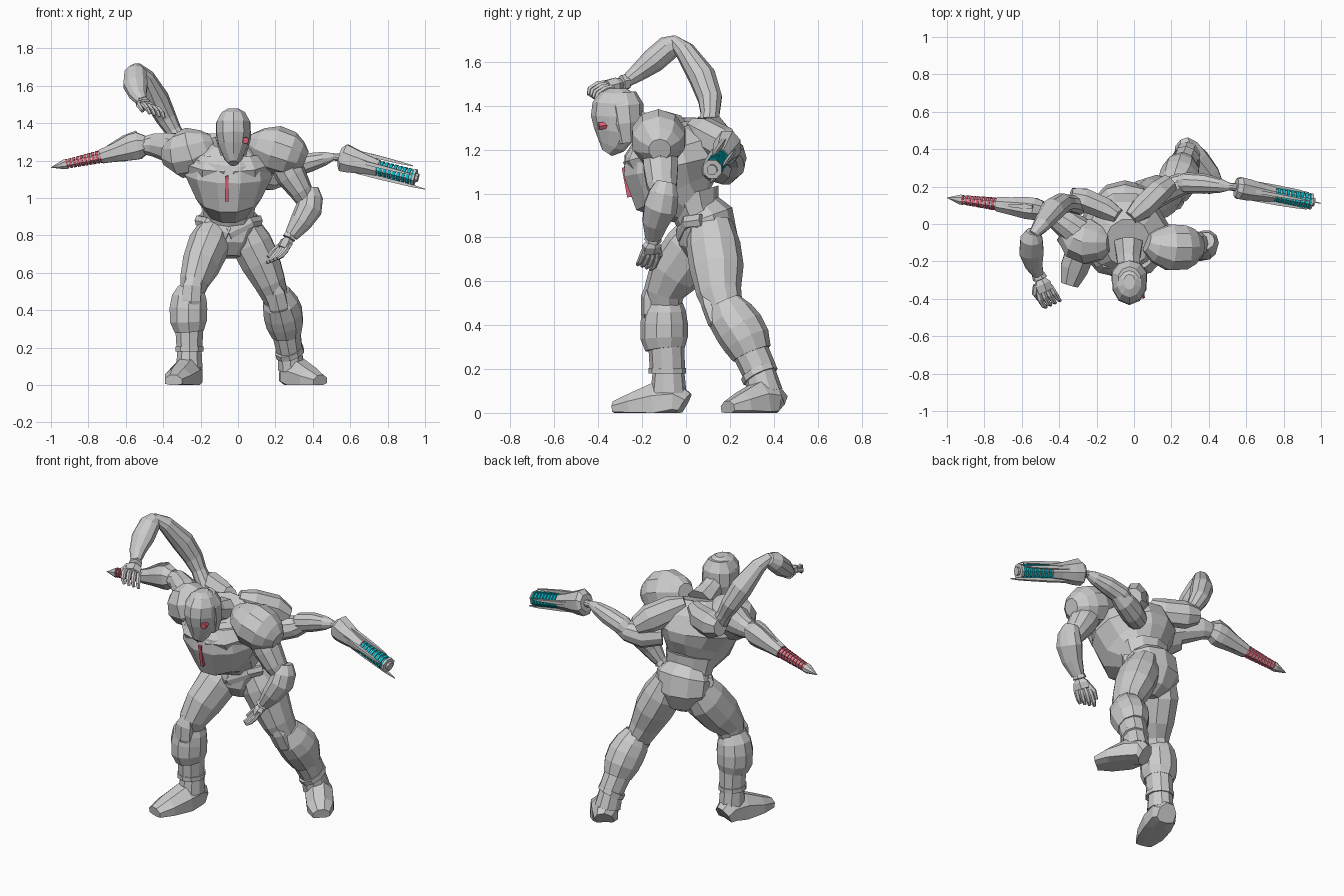
import bpy, bmesh, math
from mathutils import Vector as V

X, Y, Z = V((1, 0, 0)), V((0, 1, 0)), V((0, 0, 1))


def material(name, rgb):
    m = bpy.data.materials.new(name)
    m.diffuse_color = (*rgb, 1)
    return m


RED = material("red_glow", (0.75, 0.12, 0.18))
CYAN = material("cyan_glow", (0.0, 0.55, 0.65))


def add_loft(bm, rows, ref, n):
    """Loft n-sided ellipses; row = x, y, z, radius along ref, other radius."""
    pts = [V(r[:3]) for r in rows]
    rings = []
    for i, r in enumerate(rows):
        t = (pts[min(i + 1, len(pts) - 1)] - pts[max(i - 1, 0)]).normalized()
        u = (ref - t * ref.dot(t)).normalized()
        w = t.cross(u)
        a, b = r[3] * 1.03, r[-1] * 1.03
        angs = [2 * math.pi * (k + 0.5) / n for k in range(n)]
        rings.append([bm.verts.new(pts[i] + u * a * math.cos(q) + w * b * math.sin(q)) for q in angs])
    for p, q in zip(rings, rings[1:]):
        for k in range(n):
            j = (k + 1) % n
            bm.faces.new((p[k], p[j], q[j], q[k]))
    bm.faces.new(rings[0][::-1])
    bm.faces.new(rings[-1])


def part(name, lofts, ref=X, n=8, mat=None, floor=False):
    bm = bmesh.new()
    for rows in lofts:
        add_loft(bm, rows, ref, n)
    if floor:
        for v in bm.verts:
            v.co.z = max(v.co.z, 0.0)
    bmesh.ops.recalc_face_normals(bm, faces=bm.faces)
    me = bpy.data.meshes.new(name)
    bm.to_mesh(me)
    bm.free()
    ob = bpy.data.objects.new(name, me)
    bpy.context.collection.objects.link(ob)
    if mat:
        me.materials.append(mat)
    return ob


def rod(p, q, a, b=None):
    return [(*p, a, b or a), (*q, a, b or a)]


# torso: pelvis, belly, chest, neck
part("pelvis", [[(-.045, .07, .685, .06, .05), (-.045, .08, .74, .115, .11), (-.05, .10, .82, .165, .13),
                 (-.05, .085, .89, .165, .13), (-.05, .06, .93, .12, .10)]], n=10)
part("belly", [[(-.05, .07, .86, .13, .10), (-.05, .04, .93, .14, .11), (-.05, .02, 1.0, .15, .13)]], n=10)
part("belt", [[(-.05 + s * .165, .07, .88, .03, .02), (-.05 + s * .12, -.0, .87, .03, .015),
               (-.05, -.035, .81, .035, .012)] for s in (-1, 1)], ref=Z, n=6)
part("chest", [[(-.05, .03, .95, .13, .12), (-.05, -.035, 1.02, .175, .215), (-.05, -.06, 1.13, .235, .23),
                (-.045, -.08, 1.22, .22, .205), (-.035, -.10, 1.29, .12, .13)]], n=12)
part("chest_plates", [[(-.05 + s * .015, -.20, 1.14, .085, .085), (-.05 + s * .11, -.19, 1.15, .085, .075),
                       (-.05 + s * .2, -.12, 1.18, .06, .05)] for s in (-1, 1)], ref=Z, n=6)
part("chest_light", [rod((-.06, -.25, .985), (-.06, -.275, 1.12), .013, .025)], n=4, mat=RED)
part("neck", [[(-.03, -.10, 1.27, .08), (-.03, -.18, 1.30, .065), (-.025, -.27, 1.34, .06)]])

# head with helmet shell and eye
part("head", [[(-.025, -.36, 1.185, .025, .025), (-.025, -.34, 1.215, .05, .06),
               (-.025, -.32, 1.28, .08, .098), (-.025, -.315, 1.35, .093, .115),
               (-.025, -.315, 1.41, .09, .108), (-.025, -.31, 1.455, .065, .08),
               (-.025, -.31, 1.478, .03, .04)]], n=10)
part("helmet_shell", [[(-.025, -.27, 1.23, .07, .06), (-.025, -.28, 1.32, .096, .085),
                       (-.025, -.29, 1.40, .094, .093), (-.025, -.295, 1.46, .06, .065)]], n=10)
part("eye", [rod((.035, -.36, 1.31), (.04, -.398, 1.308), .018)], ref=Z, n=6, mat=RED)

# shoulder balls
part("left_shoulder", [[(.07, -.10, 1.30, .05), (.115, -.115, 1.285, .09, .09), (.19, -.125, 1.262, .125, .125),
                        (.27, -.125, 1.235, .12, .12), (.32, -.12, 1.215, .095, .09),
                        (.36, -.12, 1.20, .05)]], ref=Y, n=10)
part("right_shoulder", [[(-.13, -.10, 1.29, .05), (-.17, -.10, 1.275, .09, .09), (-.24, -.095, 1.25, .122, .128),
                         (-.31, -.075, 1.23, .112, .12), (-.37, -.03, 1.235, .07)]], ref=Y, n=10)

# lower left arm
part("left_upper_arm", [[(.24, -.12, 1.20, .08), (.285, -.115, 1.12, .08, .08), (.335, -.11, 1.04, .07, .062),
                         (.37, -.10, .98, .05)]], ref=Y, n=10)
part("left_forearm", [[(.385, -.09, 1.05, .045), (.39, -.10, 1.0, .068, .062), (.378, -.115, .94, .078, .07),
                       (.335, -.14, .87, .06, .058), (.285, -.15, .80, .037)]], ref=Y, n=10)

# raised right arm, rooted on the back
part("raised_upper_arm", [[(-.29, .10, 1.27, .05), (-.345, .11, 1.36, .043), (-.385, .11, 1.43, .055),
                           (-.435, .075, 1.53, .062, .065), (-.495, -.005, 1.65, .045), (-.54, -.06, 1.70, .025)]],
     ref=Y, n=10)
part("raised_forearm", [[(-.54, -.04, 1.69, .035), (-.548, -.08, 1.665, .06, .055), (-.548, -.15, 1.605, .066, .055),
                         (-.535, -.22, 1.55, .047, .04), (-.51, -.275, 1.51, .027)]], n=10)


def hand(name, wrist, tip, side, curl):
    w, d = V(wrist), V(tip) - V(wrist)
    s, c = V(side).normalized(), V(curl)
    at = lambda f, k=0: w + d * f + s * k
    part(name + "_palm", [[(*at(-.15), .034, .034), (*at(.05), .04, .038), (*at(.08), .028, .02),
                           (*at(.25), .048, .03), (*at(.55), .047, .025)]], ref=s, n=6)
    fingers = []
    for i in (-1.5, -.5, .5, 1.5):
        fingers.append([(*at(.45, i * .025), .013), (*at(.75, i * .029), .015),
                        (*(at(1.0, i * .03) + c * .4), .013), (*(at(1.05, i * .028) + c), .009)])
    fingers.append([(*at(.2, -.035), .015), (*(at(.45, -.065) + c * .4), .015), (*(at(.7, -.065) + c), .01)])
    part(name + "_fingers", fingers, ref=s, n=6)


hand("left_hand", (.275, -.15, .79), (.215, -.17, .685), (.75, -.8, .3), (-.03, -.02, -.015))
hand("raised_hand", (-.505, -.285, 1.505), (-.45, -.42, 1.48), (1, .45, -.3), (.015, 0, -.04))

# back plates carrying the extra arms
part("left_back_plate", [[(-.02, .03, 1.30, .05, .04), (.04, .08, 1.27, .08, .065), (.13, .17, 1.22, .085, .065),
                          (.19, .22, 1.18, .05, .05)]], ref=Z)
part("right_back_plate", [[(-.08, .04, 1.30, .05, .04), (-.15, .08, 1.27, .08, .06), (-.27, .13, 1.275, .08, .065),
                           (-.34, .15, 1.285, .05, .045)]], ref=Z)

# blaster arm
part("blaster_upper_arm", [[(.08, .12, 1.12, .06), (.17, .18, 1.11, .07, .065), (.25, .21, 1.13, .06, .06),
                            (.31, .22, 1.16, .045)]], ref=Z, n=10)
part("blaster_forearm", [[(.23, .22, 1.13, .04), (.28, .22, 1.16, .055, .055), (.38, .215, 1.19, .052, .052),
                          (.46, .205, 1.21, .038), (.51, .20, 1.22, .02), (.60, .19, 1.21, .022)]], ref=Z, n=10)
part("blaster_cuff", [[(.545, .195, 1.22, .05), (.565, .192, 1.215, .078, .062), (.61, .183, 1.20, .07, .06),
                       (.69, .168, 1.178, .052, .048), (.75, .157, 1.16, .044, .042)]], ref=Z)

# drill arm
part("drill_upper_arm", [[(-.28, -.06, 1.25, .09), (-.36, .0, 1.27, .08, .075), (-.45, .06, 1.283, .062, .055),
                          (-.53, .08, 1.28, .04)]], ref=Z, n=10)
part("drill_gauntlet", [[(-.49, .075, 1.285, .05), (-.53, .08, 1.28, .075, .062), (-.57, .085, 1.27, .073, .062),
                         (-.65, .095, 1.245, .053, .05), (-.73, .105, 1.222, .04, .04)]], ref=Z)
part("drill_fins", [[(-.54, .09, 1.285 + s * .062, .02, .015), (-.61, .095, 1.265 + s * .055, .02, .015),
                     (-.70, .10, 1.235 + s * .04, .006, .006)] for s in (-1, 1)], ref=Z, n=4)


def ringed(name, p, q, r0, r1, count, mat):
    """Grey core with evenly spaced coloured rings."""
    p, q = V(p), V(q)
    part(name + "_core", [[(*p, r0 * .82), (*q, r1 * .82)]], ref=Z)
    rings = []
    for i in range(count):
        r = r0 + (r1 - r0) * i / count
        rings.append(rod(p.lerp(q, (i + .2) / count), p.lerp(q, (i + .8) / count), r))
    part(name + "_rings", rings, ref=Z, mat=mat)


ringed("drill", (-.72, .105, 1.225), (-.925, .13, 1.18), .037, .025, 10, RED)
part("drill_tip", [[(-.915, .129, 1.183, .028), (-.93, .131, 1.179, .027), (-1.0, .14, 1.163, .001)]], ref=Z)

G0, G1 = V((.73, .16, 1.165)), V((.95, .12, 1.11))
ringed("blaster", G0, G1, .042, .042, 9, CYAN)
part("blaster_muzzle", [rod(G0.lerp(G1, .95), G0.lerp(G1, 1.0), .045),
                        rod(G0.lerp(G1, 1.0), G0.lerp(G1, 1.06), .024)], ref=Z)
rails = []
for dy, dz, f in ((0, .058, .95), (0, -.05, 1.24), (.045, .01, .95), (-.045, .01, .9)):
    o = V((0, dy, dz))
    rails.append([(*(G0.lerp(G1, -.45) + o), .012), (*(G0.lerp(G1, .1) + o), .013),
                  (*(G0.lerp(G1, f - .3) + o), .009), (*(G0.lerp(G1, f - .02) + o), .003)])
part("blaster_rails", rails, ref=Z, n=4)

# right leg (forward)
part("right_thigh", [[(-.12, .08, .84, .085, .10), (-.155, .03, .75, .11, .125), (-.20, -.05, .64, .10, .12),
                      (-.235, -.10, .55, .078, .09), (-.25, -.10, .47, .06, .07)]], n=10)
part("right_shin", [[(-.25, -.10, .52, .07, .075), (-.26, -.10, .47, .095, .095), (-.265, -.10, .41, .103, .105),
                     (-.265, -.10, .34, .10, .105), (-.26, -.095, .29, .08, .088)]], n=10)
part("right_boot", [[(-.26, -.09, .32, .078, .08), (-.26, -.085, .20, .07, .078), (-.26, -.08, .19, .066, .07),
                     (-.26, -.08, .09, .072, .08)]], n=10)
part("right_knee_guard", [[(-.235, -.165, .58, .035, .02), (-.245, -.175, .53, .055, .03),
                           (-.25, -.175, .45, .055, .03), (-.25, -.175, .42, .03, .02)]], n=6)
part("right_ankle_cuff", [rod((-.26, -.085, .18), (-.26, -.085, .205), .077, .083)], n=10)
part("right_foot", [[(-.25, -.012, .03, .055, .07), (-.258, -.045, .05, .075, .09), (-.28, -.13, .04, .082, .105),
                     (-.32, -.24, .03, .078, .065), (-.345, -.325, .02, .05, .035)]], floor=True)

# left leg (back)
part("left_thigh", [[(.03, .11, .86, .08, .10), (.07, .125, .76, .11, .12), (.12, .14, .66, .107, .12),
                     (.17, .15, .55, .085, .10), (.21, .18, .45, .065, .08)]], n=10)
part("left_shin", [[(.21, .175, .50, .065, .075), (.225, .205, .44, .095, .105), (.24, .243, .385, .105, .112),
                    (.25, .275, .33, .10, .108), (.26, .30, .27, .08, .09)]], n=10)
part("left_boot", [[(.255, .285, .30, .078, .082), (.275, .335, .19, .07, .078), (.276, .338, .18, .066, .07),
                    (.285, .36, .09, .072, .08)]], n=10)
part("left_knee_guard", [[(.185, .085, .54, .035, .02), (.20, .10, .49, .055, .03),
                          (.22, .13, .41, .055, .03), (.225, .145, .38, .03, .02)]], n=6)
part("left_ankle_cuff", [rod((.272, .328, .19), (.28, .34, .165), .077, .083)], n=10)
part("left_foot", [[(.267, .415, .03, .055, .07), (.282, .39, .05, .075, .09), (.325, .335, .04, .082, .105),
                    (.39, .25, .03, .078, .065), (.44, .19, .02, .05, .035)]], floor=True)
